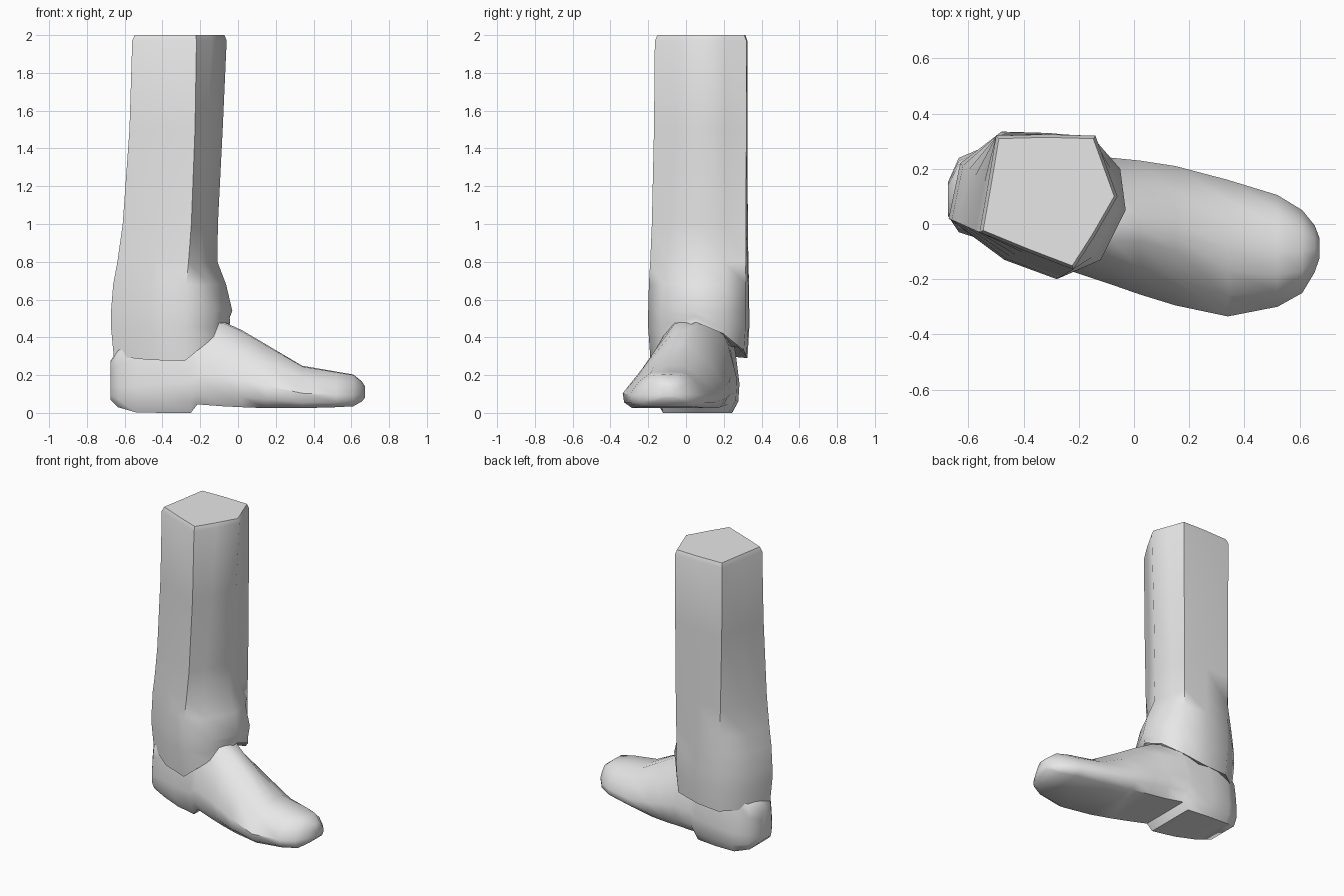
import bpy, bmesh, math

if "Cube" in bpy.data.objects:
    bpy.data.objects.remove(bpy.data.objects["Cube"])

grey = bpy.data.materials.new("plain grey")
grey.diffuse_color = (0.8, 0.8, 0.8, 1)
grey.use_nodes = True
grey.node_tree.nodes["Principled BSDF"].inputs["Base Color"].default_value = grey.diffuse_color


def loft(name, rings, angle):
    """Skin a list of equal-length rings, cap both ends, smooth by angle."""
    bm = bmesh.new()
    rows = [[bm.verts.new(p) for p in r] for r in rings]
    n = len(rows[0])
    for a, b in zip(rows, rows[1:]):
        for i in range(n):
            j = (i + 1) % n
            bm.faces.new((a[i], a[j], b[j], b[i]))
    bm.faces.new(rows[0][::-1])
    bm.faces.new(rows[-1])
    bmesh.ops.recalc_face_normals(bm, faces=bm.faces)
    mesh = bpy.data.meshes.new(name)
    bm.to_mesh(mesh)
    bm.free()
    obj = bpy.data.objects.new(name, mesh)
    bpy.context.collection.objects.link(obj)
    mesh.materials.append(grey)
    bpy.ops.object.select_all(action='DESELECT')
    obj.select_set(True)
    bpy.context.view_layer.objects.active = obj
    bpy.ops.object.shade_smooth_by_angle(angle=math.radians(angle))
    return obj


# Trouser leg: pentagonal at the top, rounder at the ankle
top = [(-.06, .10), (-.10, .21), (-.14, .32), (-.32, .325), (-.50, .32),
       (-.53, .14), (-.56, -.03), (-.39, -.10), (-.22, -.165), (-.14, -.04)]
ankle = [(-.03, .05), (-.05, .20), (-.15, .315), (-.31, .33), (-.48, .335),
         (-.63, .22), (-.672, .02), (-.47, -.13), (-.28, -.20), (-.12, -.13)]
hem_z = [.48, .42, .33, .30, .29, .30, .30, .28, .275, .40]


def scaled(pts, s):
    cx = sum(p[0] for p in pts) / len(pts)
    cy = sum(p[1] for p in pts) / len(pts)
    return [(cx + (x - cx) * s, cy + (y - cy) * s) for x, y in pts]


rings = [[(x, y, 2.0) for x, y in scaled(top, .95)]]
# height, blend from top to ankle, how far the shin is pulled back
for z, t, pull in ((1.97, 0, 0), (1.5, .13, .025), (1.0, .45, .06),
                   (.8, .7, .07), (.68, .9, .03), (.54, 1, 0), (.45, 1, .015)):
    ring = []
    for i, (a, b) in enumerate(zip(top, ankle)):
        shin = pull if i in (0, 1, 9) else 0
        ring.append((a[0] + (b[0] - a[0]) * t - shin,
                     a[1] + (b[1] - a[1]) * t,
                     max(z, hem_z[i] + .03)))
    rings.append(ring)
rings.append([(x, y, z) for (x, y), z in zip(scaled(ankle, .96), hem_z)])
rings.append([(x, y, z + .05) for (x, y), z in zip(scaled(ankle, .75), hem_z)])
loft("trouser_leg", rings, 50)

# Shoe: x, front y, back y, sole z, top z, side inset of the upper
stations = [
    (-.675, .03, .15, .07, .27, .04),
    (-.635, -.03, .24, .03, .33, .04),
    (-.54, -.06, .28, .003, .38, .04),
    (-.40, -.125, .283, 0, .43, .05),
    (-.25, -.165, .27, 0, .46, .08),
    (-.215, -.175, .265, .045, .48, .10),
    (-.08, -.22, .24, .035, .475, .16),
    (.02, -.255, .23, .03, .43, .18),
    (.15, -.295, .21, .025, .355, .18),
    (.34, -.335, .16, .025, .245, .15),
    (.52, -.30, .105, .03, .215, .13),
    (.61, -.25, .05, .035, .20, .12),
    (.655, -.175, -.005, .06, .165, .12),
    (.672, -.125, -.05, .08, .14, .12),
]
rings = []
for x, y0, y1, z0, z1, s in stations:
    side = [(.90, 0), (.985, .14), (1, .36), (1 - s, .74), (1 - 2.2 * s, 1)]
    outline = side + [(.5, 1.02)] + [(1 - u, v) for u, v in side[::-1]]
    rings.append([(x, y0 + (y1 - y0) * u, z0 + (z1 - z0) * v)
                  for u, v in outline])
loft("shoe", rings, 45)
